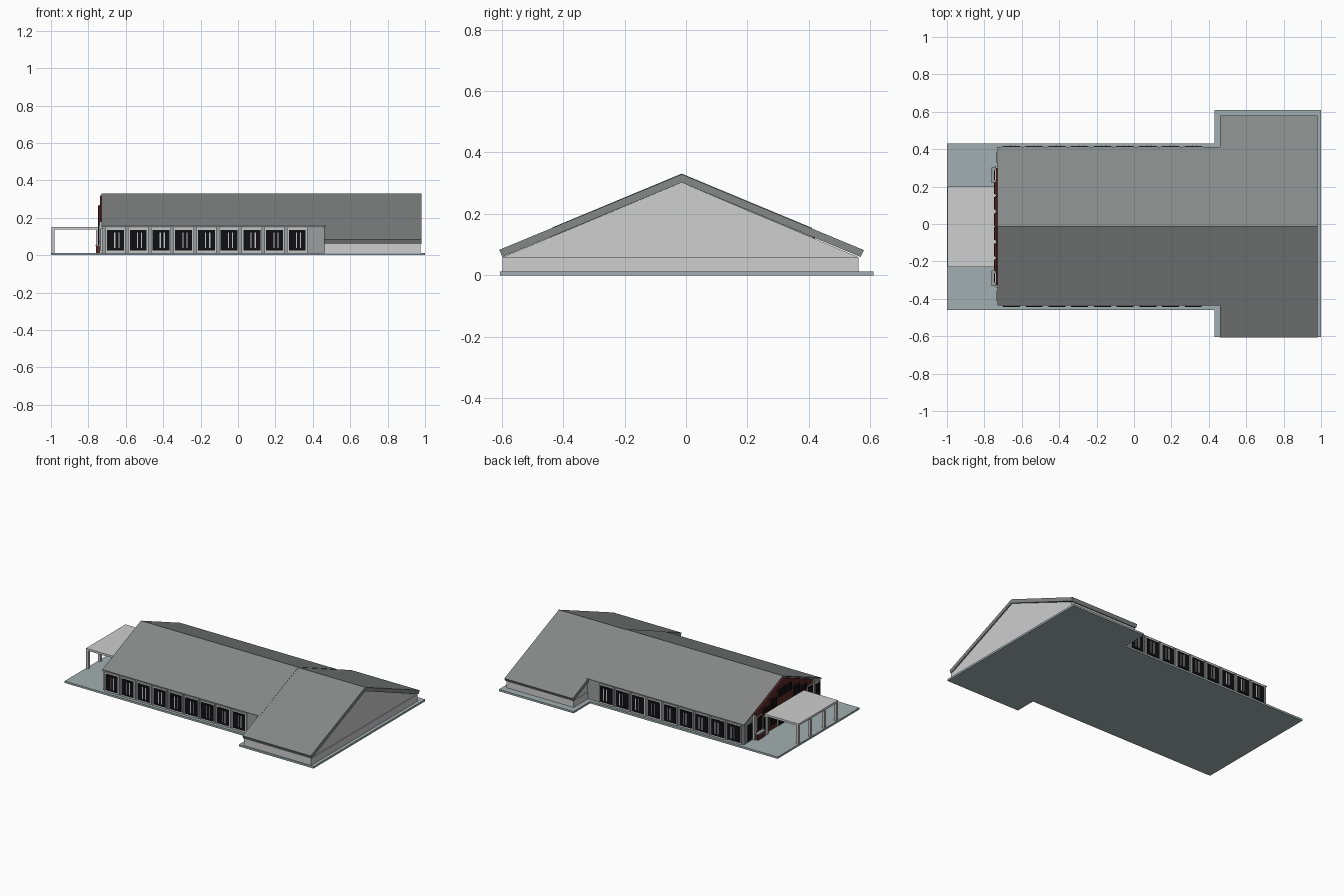
import bpy, bmesh

if "Cube" in bpy.data.objects:
    bpy.data.objects.remove(bpy.data.objects["Cube"])


def mat(name, r, g, b):
    m = bpy.data.materials.new(name)
    m.diffuse_color = (r, g, b, 1)
    m.use_nodes = True
    m.node_tree.nodes["Principled BSDF"].inputs["Base Color"].default_value = m.diffuse_color
    return m


SLAB = mat("blue_grey_paving", 0.36, 0.43, 0.44)
ROOF = mat("roof_grey", 0.235, 0.25, 0.245)
PALE = mat("pale_wall", 0.62, 0.62, 0.62)
WALL = mat("grey_wall", 0.33, 0.35, 0.35)
TRIM = mat("light_trim", 0.55, 0.56, 0.55)
BLACK = mat("dark_glass", 0.005, 0.005, 0.006)
BRICK = mat("dark_red_brick", 0.10, 0.02, 0.02)


def prism(name, pts, a, b, m, axis="x"):
    """Extrude a profile: (y, z) along x, or (x, y) along z."""
    bm = bmesh.new()
    rows = []
    for t in (a, b):
        rows.append([bm.verts.new((t, p, q) if axis == "x" else (p, q, t)) for p, q in pts])
    n = len(pts)
    bm.faces.new(rows[0])
    bm.faces.new(rows[1])
    for i in range(n):
        j = (i + 1) % n
        bm.faces.new((rows[0][i], rows[0][j], rows[1][j], rows[1][i]))
    bmesh.ops.recalc_face_normals(bm, faces=bm.faces[:])
    me = bpy.data.meshes.new(name)
    bm.to_mesh(me)
    bm.free()
    me.materials.append(m)
    ob = bpy.data.objects.new(name, me)
    bpy.context.collection.objects.link(ob)
    return ob


def box(name, x0, x1, y0, y1, z0, z1, m):
    return prism(name, [(y0, z0), (y1, z0), (y1, z1), (y0, z1)], x0, x1, m)


RY, RZ, SLOPE = -0.014, 0.331, 0.416   # ridge position and roof pitch
G = 0.013                              # paving top


def roof_z(y):
    return RZ - abs(y - RY) * SLOPE


# paving slab with the wider rear part
prism("paving_slab", [(-1, -0.46), (0.43, -0.46), (0.43, -0.605), (1, -0.605),
                      (1, 0.61), (0.43, 0.61), (0.43, 0.43), (-1, 0.43)], 0, G, SLAB, "z")

# main hall
d = 0.006
prism("main_hall_walls", [(-0.43, G), (0.405, G), (0.405, roof_z(0.405) - d), (RY, RZ - d),
                          (-0.43, roof_z(-0.43) - d)], -0.725, 0.47, WALL)
yl, yr = -0.436, 0.411
prism("main_roof", [(yl, roof_z(yl) - d), (yl, roof_z(yl)), (RY, RZ), (yr, roof_z(yr)),
                    (yr, roof_z(yr) - d), (RY, RZ - d)], -0.73, 0.47, ROOF)

# wide wing: low walls, gable and thick roof with square-cut eaves
box("wing_low_walls", 0.463, 0.977, -0.598, 0.562, G, 0.06, PALE)
prism("wing_gable", [(-0.595, 0.06), (0.56, 0.06), (RY, 0.302)], 0.466, 0.972, PALE)
prism("wing_roof", [(-0.598, 0.06), (-0.608, 0.083), (RY, 0.329), (0.579, 0.082),
                    (0.568, 0.06), (RY, 0.302)], 0.46, 0.98, ROOF)

# nine window bays along both long sides
for side, s, yw in (("front", -1, -0.43), ("back", 1, 0.405)):
    for i in range(9):
        x = -0.655 + i * 0.1215

        def plate(part, x0, x1, z0, z1, near, far, m):
            a, b = sorted((yw + s * near, yw + s * far))
            box(f"{side}_{part}_{i + 1}", x + x0, x + x1, a, b, z0, z1, m)

        plate("window_frame", -0.054, 0.054, G, 0.147, -0.002, 0.009, TRIM)
        plate("window_glass", -0.045, 0.045, 0.025, 0.136, 0, 0.013, BLACK)
        for k, mx in enumerate((-0.004, 0.018)):
            plate(f"window_bar_{k + 1}", mx - 0.003, mx + 0.003, 0.04, 0.122, 0, 0.015, TRIM)

# entrance gable: brick centre with pale border posts
prism("brick_gable", [(-0.33, G), (0.30, G), (0.30, roof_z(0.30) - 0.012), (RY, RZ - 0.012),
                      (-0.33, roof_z(-0.33) - 0.012)], -0.738, -0.72, BRICK)
for k, y in enumerate((-0.333, 0.303)):
    box(f"gable_post_{k + 1}", -0.741, -0.72, y - 0.007, y + 0.007, G, 0.18, TRIM)
for k, y in enumerate((-0.29, 0.26)):
    box(f"brick_planter_{k + 1}", -0.76, -0.735, y - 0.04, y + 0.04, G, 0.05, BRICK)
    box(f"planter_cap_{k + 1}", -0.762, -0.735, y - 0.042, y + 0.042, 0.05, 0.056, WALL)

# gable glazing mirrored about the ridge: (offset, half width, bottom, top)
for n, (off, hw, z0, z1) in enumerate(((0.037, 0.034, 0.215, 0.265), (0.037, 0.034, 0.02, 0.135),
                                       (0.125, 0.034, 0.165, 0.225), (0.125, 0.034, 0.05, 0.135),
                                       (0.205, 0.03, 0.16, 0.195), (0.205, 0.03, 0.05, 0.135),
                                       (0.275, 0.025, 0.075, 0.16), (0.37, 0.024, 0.03, 0.14))):
    for k, s in enumerate((-1, 1)):
        y = RY + s * off
        front = -0.748 if off < 0.3 else -0.738
        box(f"gable_frame_{n + 1}_{k + 1}", front + 0.004, -0.72, y - hw - 0.004, y + hw + 0.004,
            z0 - 0.004, z1 + 0.004, TRIM if z0 < 0.15 else BRICK)
        box(f"gable_glass_{n + 1}_{k + 1}", front, -0.72, y - hw, y + hw, z0, z1, BLACK)

# entrance canopy on two pairs of posts
box("canopy_roof", -0.998, -0.738, -0.23, 0.20, 0.138, 0.152, PALE)
for k, y in enumerate((-0.222, -0.09, 0.06, 0.192)):
    box(f"canopy_post_{k + 1}", -0.998, -0.98, y - 0.008, y + 0.008, G, 0.138, TRIM)
for k, y in enumerate((-0.222, 0.192)):
    box(f"canopy_wall_post_{k + 1}", -0.758, -0.742, y - 0.008, y + 0.008, G, 0.138, TRIM)
